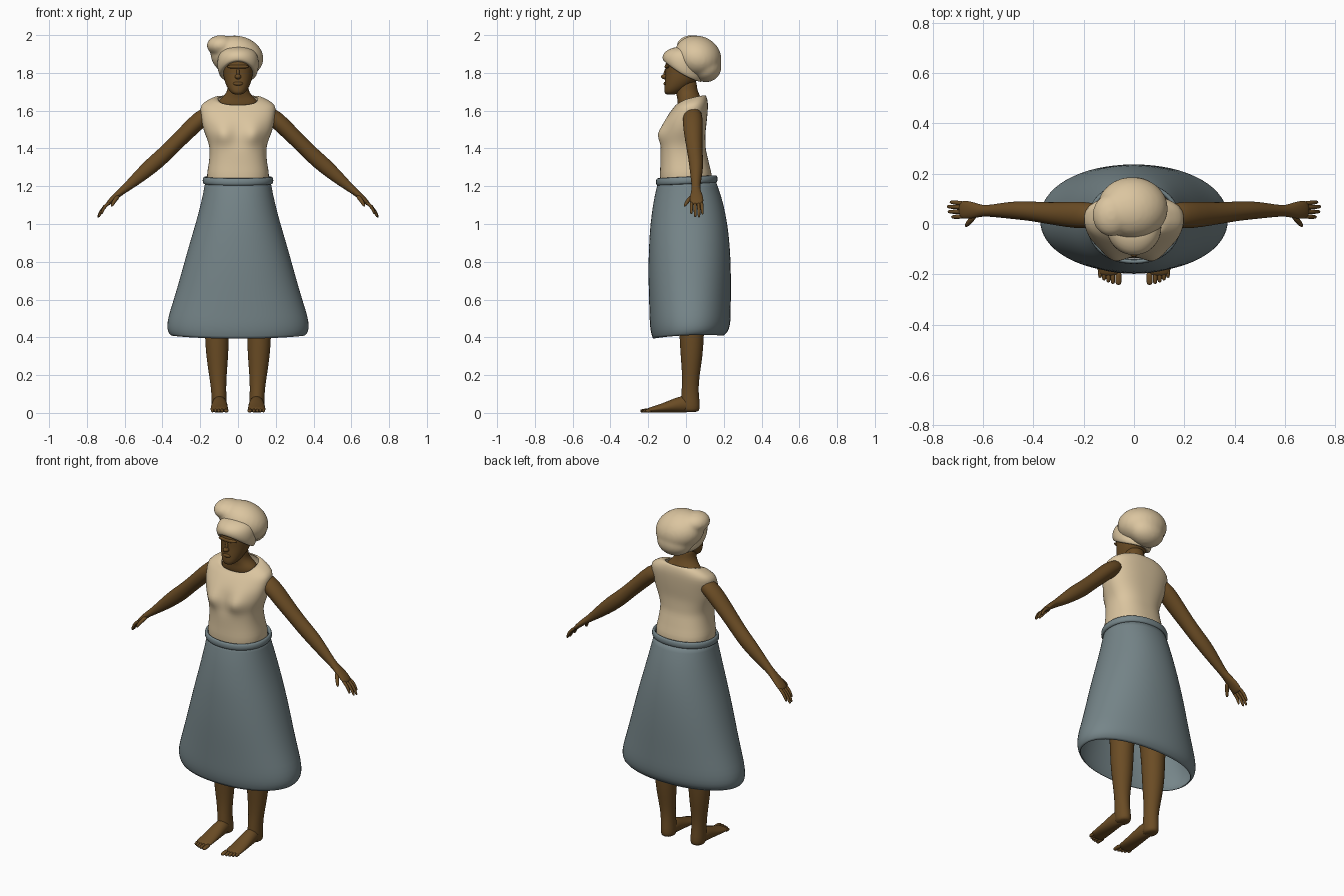
import bpy, bmesh, math
from mathutils import Vector, Matrix


def material(name, rgb):
    m = bpy.data.materials.new(name)
    m.diffuse_color = (*rgb, 1)
    return m


SKIN = material("brown skin", (0.145, 0.072, 0.018))
CREAM = material("cream cloth", (0.71, 0.56, 0.35))
BLUE = material("grey blue cloth", (0.18, 0.235, 0.25))


def bridge(bm, rings, caps=True, loop=False):
    """Join rings of points into a skin."""
    vs = [[bm.verts.new(p) for p in r] for r in rings]
    n = len(vs[0])
    pairs = list(zip(vs, vs[1:])) + ([(vs[-1], vs[0])] if loop else [])
    for a, b in pairs:
        for i in range(n):
            j = (i + 1) % n
            bm.faces.new((a[i], a[j], b[j], b[i]))
    if caps:
        bm.faces.new(vs[0][::-1])
        bm.faces.new(vs[-1])


def level_ring(cx, cy, z, rx, ry, a=0, b=0, n=24, p=2):
    """Horizontal superellipse; a and b tilt and bend it front to back."""
    pts = []
    for i in range(n):
        t = 2 * math.pi * i / n
        c, s = math.cos(t), math.sin(t)
        x = math.copysign(abs(c) ** (2 / p), c)
        y = math.copysign(abs(s) ** (2 / p), s)
        pts.append(Vector((cx + rx * x, cy + ry * y, z + a * s + b * s * s)))
    return pts


def stack(bm, rows, caps=True, loop=False, n=24, p=2):
    bridge(bm, [level_ring(*r, n=n, p=p) for r in rows], caps, loop)


def tube(bm, rows, ref, n=12):
    """Elliptical tube along x, y, z; radii along ref and across it."""
    pos = [Vector(r[:3]) for r in rows]
    rings = []
    for i, r in enumerate(rows):
        t = (pos[min(i + 1, len(pos) - 1)] - pos[max(i - 1, 0)]).normalized()
        u = (ref - t * ref.dot(t)).normalized()
        v = t.cross(u)
        rings.append([pos[i] + u * r[3] * math.cos(2 * math.pi * k / n)
                      + v * r[4] * math.sin(2 * math.pi * k / n) for k in range(n)])
    bridge(bm, rings)


def ball(bm, centre, radii, rx=0, ry=0):
    m = (Matrix.Translation(centre) @ Matrix.Rotation(math.radians(ry), 4, 'Y')
         @ Matrix.Rotation(math.radians(rx), 4, 'X') @ Matrix.Diagonal((*radii, 1)))
    bmesh.ops.create_uvsphere(bm, u_segments=24, v_segments=14, radius=1, matrix=m)


def finish(bm, name, mat, mirror=False, thick=0, sub=1):
    bmesh.ops.recalc_face_normals(bm, faces=bm.faces)
    for f in bm.faces:
        f.smooth = True
    me = bpy.data.meshes.new(name)
    bm.to_mesh(me)
    bm.free()
    me.materials.append(mat)
    ob = bpy.data.objects.new(name, me)
    bpy.context.collection.objects.link(ob)
    if mirror:
        ob.modifiers.new("mirror", 'MIRROR')
    if sub:
        s = ob.modifiers.new("smooth", 'SUBSURF')
        s.levels = s.render_levels = sub
    if thick:
        ob.modifiers.new("thickness", 'SOLIDIFY').thickness = thick
    return ob


X, Y = Vector((1, 0, 0)), Vector((0, 1, 0))

# skirt: open flared shell with a tucked hem
bm = bmesh.new()
stack(bm, [(0, .005, 1.235, .172, .15), (0, .01, 1.15, .187, .178),
           (0, .014, 1.05, .212, .197), (0, .016, .97, .235, .208),
           (0, .018, .88, .262, .215), (0, .019, .78, .29, .219),
           (0, .02, .68, .318, .219), (0, .021, .58, .348, .217),
           (0, .022, .51, .371, .216), (0, .021, .46, .378, .213),
           (0, .018, .428, .373, .204, .004, -.004),
           (0, .012, .411, .358, .188, .008, -.01)], caps=False, n=32, p=2.15)
finish(bm, "skirt", BLUE, thick=.005)

# rolled waistband
bm = bmesh.new()
stack(bm, [(0, .004, 1.21, .168, .145, .008), (0, .004, 1.21, .185, .161, .008),
           (0, .004, 1.23, .19, .165, .008), (0, .004, 1.253, .184, .161, .008),
           (0, .004, 1.25, .168, .145, .008)], caps=False, loop=True, n=32, p=2.15)
finish(bm, "waistband", BLUE)

# sleeveless blouse with a scooped neckline
bm = bmesh.new()
stack(bm, [(0, 0, 1.22, .16, .135), (0, 0, 1.26, .166, .139),
           (0, -.005, 1.30, .158, .131), (0, -.01, 1.35, .151, .126),
           (0, -.015, 1.39, .15, .12), (0, -.013, 1.42, .154, .117),
           (0, -.012, 1.45, .164, .115), (0, -.01, 1.48, .176, .113),
           (0, -.006, 1.51, .186, .112), (0, 0, 1.55, .193, .111),
           (0, .016, 1.595, .199, .099), (0, .025, 1.63, .199, .092, .01, -.005),
           (0, .028, 1.653, .165, .085, .018, -.009),
           (0, .025, 1.671, .125, .08, .025, -.0125),
           (0, .022, 1.663, .105, .074, .03, -.015)], caps=False, n=48, p=2.4)
for v in bm.verts:
    if v.co.y < -.03:
        d = (abs(v.co.x) - .078) ** 2 + (v.co.z - 1.475) ** 2
        v.co.y -= .036 * math.exp(-d / (2 * .036 ** 2))
finish(bm, "blouse", CREAM, thick=.004)

# neck, head and face
bm = bmesh.new()
stack(bm, [(0, .025, 1.58, .12, .06), (0, .022, 1.635, .112, .069),
           (0, .02, 1.656, .102, .066), (0, .014, 1.675, .078, .062),
           (0, .004, 1.70, .058, .06), (0, 0, 1.73, .055, .057), (0, 0, 1.77, .055, .057)])
stack(bm, [(0, -.082, 1.684, .02, .024), (0, -.072, 1.698, .042, .045),
           (0, -.046, 1.728, .061, .068), (0, -.022, 1.765, .075, .09),
           (0, -.013, 1.805, .08, .094), (0, -.012, 1.845, .083, .101),
           (0, -.003, 1.90, .078, .09), (0, .01, 1.94, .05, .06)], p=2.15)
ball(bm, (0, -.112, 1.78), (.017, .02, .014))
ball(bm, (0, -.105, 1.80), (.009, .013, .03), rx=-12)
ball(bm, (0, -.107, 1.743), (.026, .012, .011))
ball(bm, (0, -.098, 1.833), (.06, .016, .012))
finish(bm, "head", SKIN)

# headwrap: tilted band round the brow
bm = bmesh.new()
stack(bm, [(0, -.02, 1.80, .078, .09, -.055, .015), (0, -.02, 1.786, .095, .1, -.058, .017),
           (0, -.018, 1.81, .107, .108, -.055, .012), (0, -.016, 1.845, .111, .108, -.045, .006),
           (0, -.008, 1.885, .108, .1, -.032), (0, .005, 1.915, .09, .075, -.02),
           (0, .015, 1.93, .05, .045, -.01)])
finish(bm, "headwrap_band", CREAM)

# headwrap: lopsided gathered crown, lobes fused together
bm = bmesh.new()
ball(bm, (-.005, .063, 1.887), (.142, .127, .107), rx=-20, ry=12)
ball(bm, (-.09, .035, 1.945), (.076, .085, .055))
ball(bm, (0, .105, 1.83), (.105, .083, .08))
ob = finish(bm, "headwrap_crown", CREAM, sub=0)
r = ob.modifiers.new("fuse", 'REMESH')
r.mode, r.voxel_size, r.use_smooth_shade = 'VOXEL', .009, True
s = ob.modifiers.new("soften", 'SMOOTH')
s.factor, s.iterations = .5, 10

# arms with hands
bm = bmesh.new()
tube(bm, [(.13, .035, 1.60, .045, .04), (.20, .035, 1.558, .056, .047),
          (.27, .038, 1.487, .051, .044), (.34, .043, 1.418, .044, .041),
          (.40, .05, 1.358, .04, .043), (.46, .055, 1.307, .038, .043),
          (.53, .054, 1.245, .03, .034), (.59, .052, 1.194, .021, .023),
          (.62, .053, 1.17, .027, .019), (.655, .056, 1.141, .037, .016),
          (.685, .057, 1.111, .036, .013), (.692, .057, 1.102, .028, .009)], Y, n=16)
for y0, y1, tx, tz in ((.03, .028, .724, 1.052), (.048, .049, .738, 1.036),
                       (.066, .069, .742, 1.034), (.082, .087, .73, 1.05)):
    mx, mz = (.675 + tx) / 2 + .008, (1.12 + tz) / 2 + .008
    tube(bm, [(.672, y0, 1.12, .01, .01), (mx, (y0 + y1) / 2, mz, .0095, .0095),
              (tx - .003, y1, tz + .008, .008, .008), (tx, y1, tz, .004, .004)], Y, n=8)
tube(bm, [(.63, .04, 1.152, .014, .013), (.65, .014, 1.13, .012, .012),
          (.664, -.002, 1.105, .01, .01), (.67, -.009, 1.092, .005, .005)], X, n=8)
finish(bm, "arms", SKIN, mirror=True)

# legs with feet and toes
bm = bmesh.new()
stack(bm, [(.10, .03, .95, .09, .1), (.105, .03, .7, .08, .09), (.11, .03, .5, .066, .069),
           (.112, .03, .4, .064, .065), (.11, .03, .3, .059, .059),
           (.107, .026, .2, .047, .046), (.102, .021, .12, .039, .044),
           (.10, .022, .06, .041, .051), (.098, .025, .02, .041, .049),
           (.098, .025, .003, .034, .04)], n=20)
tube(bm, [(.098, .06, .035, .03, .03), (.098, 0, .05, .039, .049),
          (.098, -.05, .041, .043, .04), (.099, -.12, .026, .047, .025),
          (.099, -.18, .017, .048, .016), (.099, -.208, .012, .045, .011)], X, n=16)
for x, tip, w in ((.062, -.242, .014), (.084, -.238, .01), (.102, -.232, .01),
                  (.119, -.224, .0095), (.135, -.214, .009)):
    tube(bm, [(x, -.18, .014, w, .012), (x, tip + .016, .012, w, .011),
              (x, tip + .004, .01, w * .85, .009), (x, tip, .009, w * .5, .005)], X, n=8)
finish(bm, "legs", SKIN, mirror=True)
